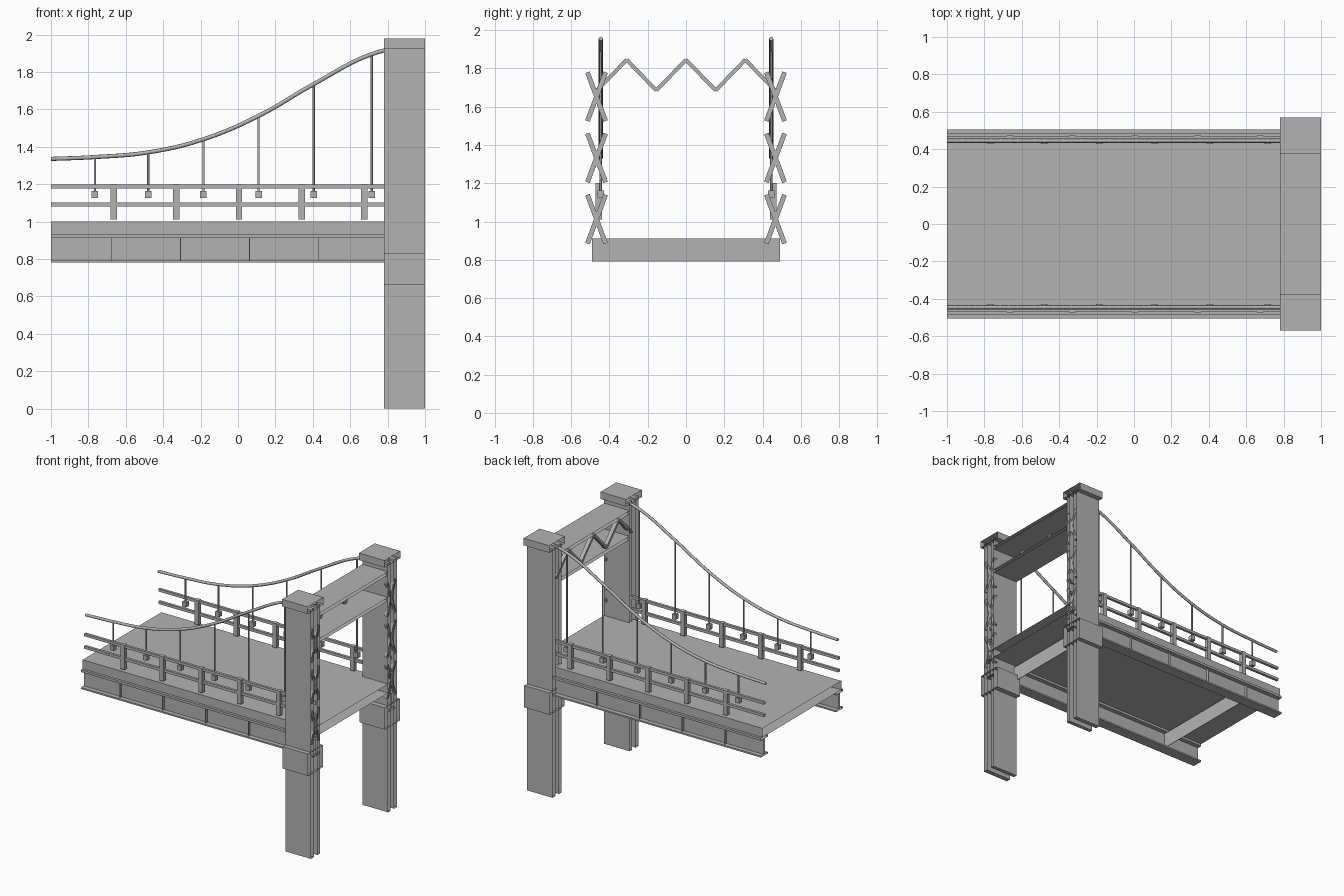
import bpy
import bmesh
from mathutils import Vector

cube = bpy.data.objects.get("Cube")
if cube:
    bpy.data.objects.remove(cube, do_unlink=True)

steel = bpy.data.materials.new("steel_grey")
steel.use_nodes = True
steel.diffuse_color = (0.45, 0.45, 0.45, 1)
steel.node_tree.nodes["Principled BSDF"].inputs["Base Color"].default_value = (0.45, 0.45, 0.45, 1)


def prism(bm, outline, x0, x1, capped=True):
    """Sweep a y-z outline along x, with or without its end faces."""
    a = [bm.verts.new((x0, y, z)) for y, z in outline]
    b = [bm.verts.new((x1, y, z)) for y, z in outline]
    n = len(outline)
    for i in range(n):
        j = (i + 1) % n
        bm.faces.new((a[i], a[j], b[j], b[i]))
    if capped:
        bm.faces.new(a)
        bm.faces.new(b)


def box(bm, x0, x1, y0, y1, z0, z1, capped=True):
    prism(bm, [(y0, z0), (y1, z0), (y1, z1), (y0, z1)], x0, x1, capped)


def bar(bm, p, q, width, x0, x1):
    """Flat bar between two points in the y-z plane."""
    p, q = Vector(p), Vector(q)
    d = (q - p).normalized() * width / 2
    side = Vector((-d.y, d.x))
    prism(bm, [p + side, p - side, q - side, q + side], x0, x1)


def finish(name, bm):
    bmesh.ops.recalc_face_normals(bm, faces=bm.faces)
    mesh = bpy.data.meshes.new(name)
    bm.to_mesh(mesh)
    bm.free()
    mesh.materials.append(steel)
    obj = bpy.data.objects.new(name, mesh)
    bpy.context.collection.objects.link(obj)
    return obj


def mirror_y(bm):
    """Copy everything to the other side of the bridge."""
    geo = bmesh.ops.duplicate(bm, geom=bm.verts[:] + bm.edges[:] + bm.faces[:])["geom"]
    for v in geo:
        if isinstance(v, bmesh.types.BMVert):
            v.co.y = -v.co.y


def tube(name, points, radius, smooth=False):
    curve = bpy.data.curves.new(name, "CURVE")
    curve.dimensions = "3D"
    curve.bevel_depth = radius
    curve.bevel_resolution = 2
    curve.use_fill_caps = True
    curve.resolution_u = 6
    spline = curve.splines.new("BEZIER" if smooth else "POLY")
    if smooth:
        spline.bezier_points.add(len(points) - 1)
        for b, p in zip(spline.bezier_points, points):
            b.co = p
            b.handle_left_type = b.handle_right_type = "AUTO"
    else:
        spline.points.add(len(points) - 1)
        for s, p in zip(spline.points, points):
            s.co = (*p, 1)
    curve.materials.append(steel)
    obj = bpy.data.objects.new(name, curve)
    bpy.context.collection.objects.link(obj)


T0, T1 = 0.78, 1.0          # tower extent along the bridge

# Tower legs: paired plates, open at their ends
bm = bmesh.new()
for y0, y1 in ((0.42, 0.45), (0.495, 0.53)):
    box(bm, T0, T1, y0, y1, 0, 1.94, False)
mirror_y(bm)
finish("tower_legs", bm)

# Collars and caps
for name, z0, z1, y0, y1 in (("tower_collars", 0.66, 0.83, 0.38, 0.565),
                             ("tower_caps", 1.925, 1.98, 0.375, 0.57)):
    bm = bmesh.new()
    box(bm, T0, T1, y0, y1, z0, z1, False)
    mirror_y(bm)
    finish(name, bm)

# Crossed lacing between the leg plates
bm = bmesh.new()
for z in (0.885, 1.205, 1.525):
    bar(bm, (0.42, z), (0.515, z + 0.255), 0.025, 0.975, 0.995)
    bar(bm, (0.515, z), (0.42, z + 0.255), 0.025, 0.975, 0.995)
mirror_y(bm)
finish("tower_lacing", bm)

# Portal struts with the zigzag truss between them
bm = bmesh.new()
for z in (1.65, 1.85):
    box(bm, T0, T1, -0.42, 0.42, z, z + 0.025, False)
finish("portal_struts", bm)
bm = bmesh.new()
zigzag = [(i * 0.155, 1.685 if i % 2 else 1.845) for i in range(-3, 4)]
zigzag = [(i * 0.155, 1.845 if i % 2 == 0 else 1.685) for i in range(-3, 4)]
step = 0.155
for i in range(-3, 3):
    za = 1.845 if i % 2 == 0 else 1.685
    zb = 1.685 if i % 2 == 0 else 1.845
    bar(bm, (i * step, za), ((i + 1) * step, zb), 0.02, 0.79, 0.82)
bar(bm, (-3 * step, 1.685), (-2 * step, 1.845), 0.02, 0.79, 0.82)
bm.free()
bm = bmesh.new()
for i in range(-3, 3):
    heights = (1.845, 1.685) if i % 2 == 0 else (1.685, 1.845)
    bar(bm, (i * step, heights[0]), ((i + 1) * step, heights[1]), 0.02, 0.79, 0.82)
finish("portal_truss", bm)

# Deck slab and edge girders
bm = bmesh.new()
box(bm, -1, 1, -0.485, 0.485, 0.93, 1.0, False)
finish("deck", bm)
bm = bmesh.new()
box(bm, -1, 1, 0.42, 0.505, 0.912, 0.93, False)
box(bm, -1, 1, 0.42, 0.505, 0.78, 0.792, False)
box(bm, -1, 1, 0.455, 0.47, 0.792, 0.912, False)
mirror_y(bm)
finish("edge_girders", bm)

# Cross beams and web stiffeners
bm = bmesh.new()
for x in (-0.68, 0.8):
    box(bm, x, x + 0.004, -0.49, 0.49, 0.792, 0.912)
finish("cross_beams", bm)
bm = bmesh.new()
for x in (-0.31, 0.06, 0.43):
    box(bm, x, x + 0.004, 0.47, 0.49, 0.792, 0.912)
mirror_y(bm)
finish("web_stiffeners", bm)

# Railings
bm = bmesh.new()
for z in (1.08, 1.177):
    box(bm, -1, 1, 0.447, 0.467, z, z + 0.021, False)
for i in range(5):
    x = -0.665 + i * 0.335
    box(bm, x - 0.017, x + 0.017, 0.44, 0.472, 1.01, 1.2)
mirror_y(bm)
finish("railings", bm)

# Main cables, hangers and hanger sockets
hangers = ((-0.765, 1.345), (-0.48, 1.37), (-0.185, 1.44),
           (0.11, 1.565), (0.405, 1.735), (0.715, 1.895))
path = [(-1, 1.335), *hangers, (0.99, 1.955)]
for side, y in (("left", 0.445), ("right", -0.445)):
    tube("main_cable_" + side, [(x, y, z) for x, z in path], 0.011, True)
    for x, z in hangers:
        tube("hanger_" + side, [(x, y, 1.15), (x, y, z)], 0.006)
bm = bmesh.new()
for x, z in hangers:
    box(bm, x - 0.017, x + 0.017, 0.428, 0.462, 1.125, 1.163)
mirror_y(bm)
finish("hanger_sockets", bm)
